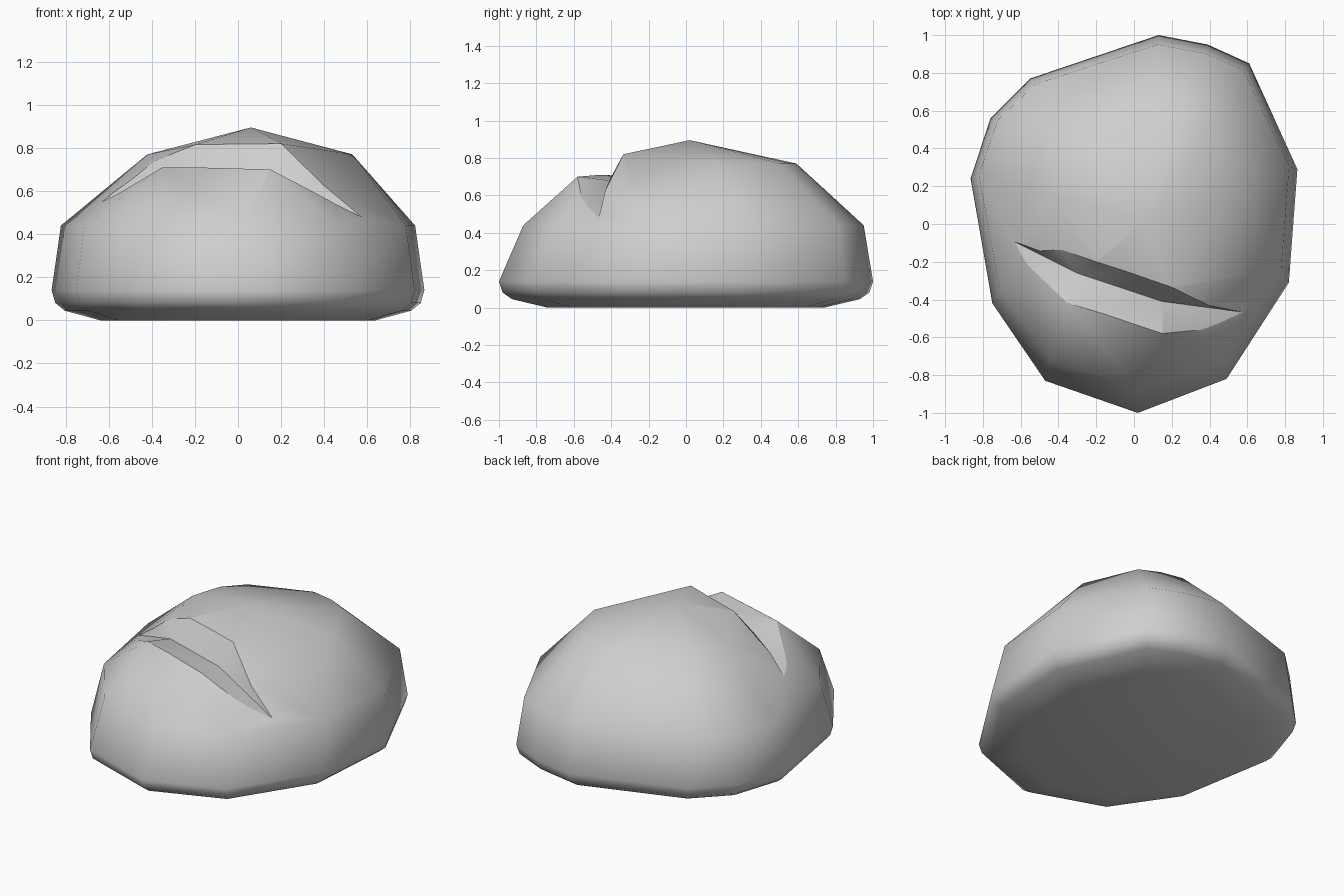
import bpy, bmesh, math
from mathutils import Vector
from mathutils.bvhtree import BVHTree

if "Cube" in bpy.data.objects:
    bpy.data.objects.remove(bpy.data.objects["Cube"])

# Widest outline of the boulder, seen from above
OUTLINE = [(0.02, -1), (0.49, -0.82), (0.82, -0.31), (0.865, 0.29), (0.61, 0.85),
           (0.39, 0.95), (0.13, 1), (-0.55, 0.77), (-0.76, 0.56), (-0.865, 0.24),
           (-0.75, -0.42), (-0.47, -0.83)]

# Notch, from the left end to the right end: front lip, valley, back lip
NOTCH = [((-0.70, -0.14, 0.53), (-0.76, -0.03, 0.50), (-0.75, -0.01, 0.57)),
         ((-0.35, -0.42, 0.71), (-0.30, -0.26, 0.68), (-0.20, -0.20, 0.815)),
         ((0.15, -0.58, 0.70), (0.15, -0.41, 0.68), (0.20, -0.335, 0.82)),
         ((0.60, -0.54, 0.47), (0.635, -0.475, 0.45), (0.635, -0.46, 0.53))]
NOTCH = [[Vector(p) for p in row] for row in NOTCH]


def ring(z, sx, sy, dx=0, dy=0):
    """Scaled and shifted copy of the outline at one height."""
    return [Vector((x * sx + dx, y * sy + dy, z)) for x, y in OUTLINE]


def add_object(name, bm):
    bmesh.ops.recalc_face_normals(bm, faces=bm.faces)
    mesh = bpy.data.meshes.new(name)
    bm.to_mesh(mesh)
    obj = bpy.data.objects.new(name, mesh)
    bpy.context.collection.objects.link(obj)
    return obj


# Boulder body: hull of the rounded base, the shoulders, the crown and the notch lips
points = []
for z, scale in ((0, 0.74), (0.045, 0.93), (0.08, 0.98), (0.14, 1)):
    points += ring(z, scale, scale)
points += ring(0.44, 0.95, 0.91, 0, 0.04)
points += [p for p in ring(0.77, 0.55, 0.59, 0.055) if p.y > -0.1]
points.append(Vector((0.06, 0.02, 0.895)))
for front, valley, back in NOTCH[1:3]:
    points += [front, back]

bm = bmesh.new()
for p in points:
    bm.verts.new(p)
bmesh.ops.convex_hull(bm, input=bm.verts)
loose = [v for v in bm.verts if not v.link_faces]
bmesh.ops.delete(bm, geom=loose, context='VERTS')
bm.normal_update()
hull = BVHTree.FromBMesh(bm)
boulder = add_object("boulder", bm)
bm.free()

# Notch cutter: lofted sections that reach past both lips
bm = bmesh.new()
sections = []
for front, valley, back in NOTCH:
    f = valley + (front - valley) * 1.6
    b = valley + (back - valley) * 1.6
    apex = (f + b) / 2 + Vector((0, 0, 0.2))
    sections.append([bm.verts.new(p) for p in (f, valley, b, apex)])
for a, b in zip(sections, sections[1:]):
    for i in range(4):
        j = (i + 1) % 4
        bm.faces.new((a[i], a[j], b[j], b[i]))
bm.faces.new(sections[0])
bm.faces.new(sections[-1])
bmesh.ops.triangulate(bm, faces=bm.faces)
cutter = add_object("notch_cutter", bm)
cutter.hide_render = True
bm.free()

# Cut the notch
bpy.ops.object.select_all(action='DESELECT')
boulder.select_set(True)
bpy.context.view_layer.objects.active = boulder
cut = boulder.modifiers.new("notch", 'BOOLEAN')
cut.operation = 'DIFFERENCE'
cut.solver = 'EXACT'
cut.object = cutter
bpy.ops.object.modifier_apply(modifier=cut.name)
bpy.data.objects.remove(cutter)

# Smooth stone with crisp notch lips
bpy.ops.object.shade_smooth_by_angle(angle=math.radians(55))
bm = bmesh.new()
bm.from_mesh(boulder.data)
inner = {f for f in bm.faces if hull.find_nearest(f.calc_center_median())[3] > 0.008}
for e in bm.edges:
    if len([f for f in e.link_faces if f in inner]) == 1:
        e.smooth = False
bm.to_mesh(boulder.data)
bm.free()

# Stone colour
stone = bpy.data.materials.new("light_grey_stone")
stone.use_nodes = True
colour = (0.62, 0.62, 0.62, 1)
stone.diffuse_color = colour
stone.node_tree.nodes["Principled BSDF"].inputs["Base Color"].default_value = colour
boulder.data.materials.clear()
boulder.data.materials.append(stone)
for poly in boulder.data.polygons:
    poly.material_index = 0
